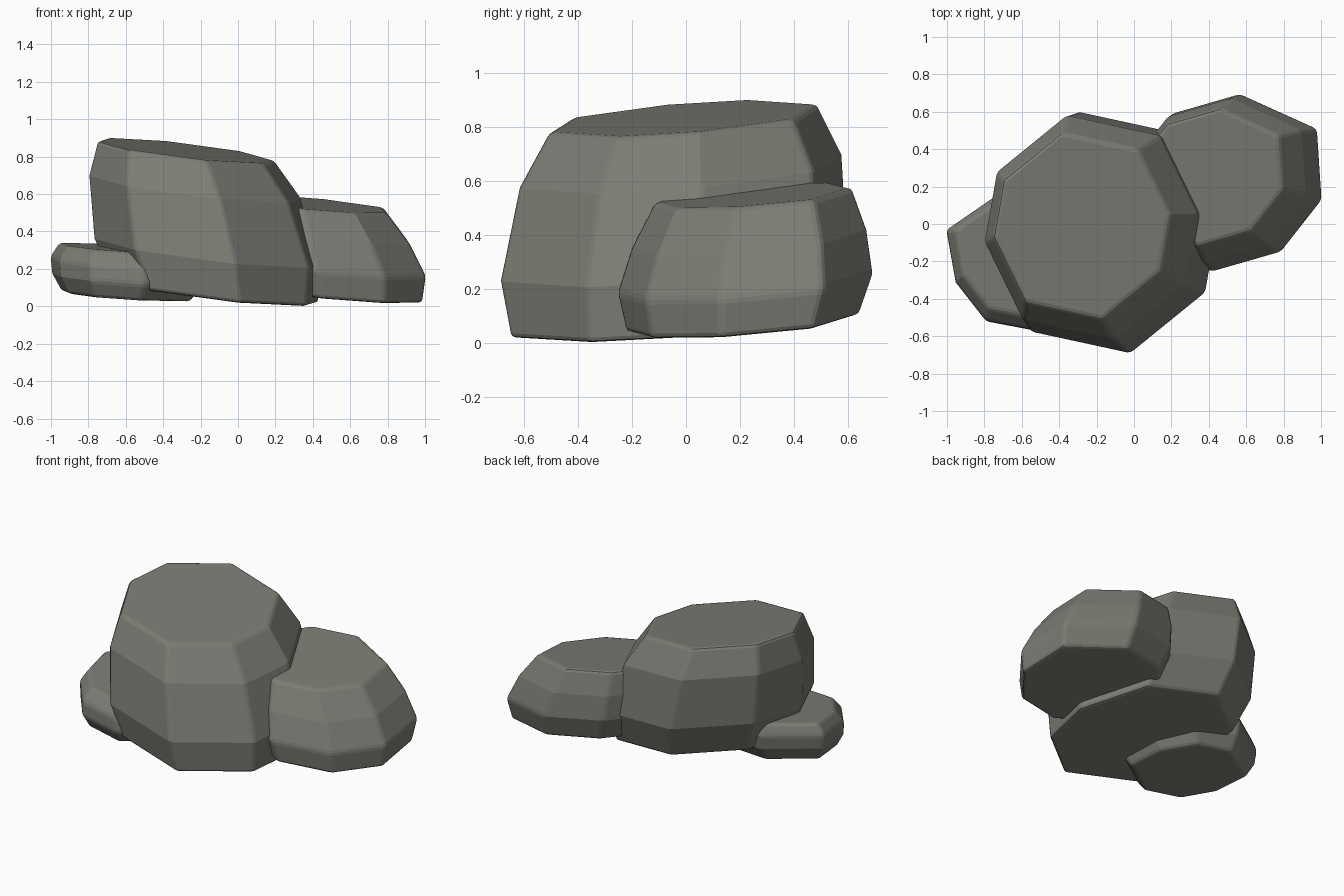
import bpy, bmesh
from mathutils import Vector

if "Cube" in bpy.data.objects:
    bpy.data.objects.remove(bpy.data.objects["Cube"], do_unlink=True)

stone = bpy.data.materials.new("grey stone")
stone.use_nodes = True
colour = (0.20, 0.205, 0.175, 1)
stone.diffuse_color = colour
bsdf = stone.node_tree.nodes["Principled BSDF"]
bsdf.inputs["Base Color"].default_value = colour
bsdf.inputs["Roughness"].default_value = 0.9


def rock(name, half, rings, tilt, bevel):
    """Loft an eight-sided boulder; half the outline is point-mirrored.
    Each ring is (height, scale, centre x, centre y) on a tilted plane."""
    outline = [Vector(p) for p in half]
    outline += [-p for p in outline]
    bm = bmesh.new()
    loops = []
    for height, scale, cx, cy in rings:
        loop = []
        for p in outline:
            x, y = cx + p.x * scale, cy + p.y * scale
            z = max(0, height + tilt[0] * x + tilt[1] * y)
            loop.append(bm.verts.new((x, y, z)))
        loops.append(loop)
    # Side walls and end caps
    for low, high in zip(loops, loops[1:]):
        for i in range(len(low)):
            j = (i + 1) % len(low)
            bm.faces.new((low[i], low[j], high[j], high[i]))
    bm.faces.new(loops[0][::-1])
    bm.faces.new(loops[-1])
    bmesh.ops.recalc_face_normals(bm, faces=bm.faces[:])
    mesh = bpy.data.meshes.new(name)
    bm.to_mesh(mesh)
    bm.free()
    mesh.materials.append(stone)
    obj = bpy.data.objects.new(name, mesh)
    bpy.context.collection.objects.link(obj)
    # Worn edges
    mod = obj.modifiers.new("worn edges", "BEVEL")
    mod.width = bevel
    mod.segments = 2
    mod.limit_method = "ANGLE"
    mod.angle_limit = 0.5
    return obj


# Large boulder in the middle
rock("large_boulder",
     [(0.14, -0.645), (0.54, -0.32), (0.61, 0.08), (0.39, 0.53)],
     [(0.07, 0.90, -0.12, -0.07), (0.28, 1.0, -0.16, -0.045),
      (0.61, 0.93, -0.23, -0.02), (0.80, 0.77, -0.28, -0.01)],
     (-0.12, 0.08), 0.018)

# Medium boulder at the back left
rock("medium_boulder",
     [(-0.075, -0.475), (0.29, -0.37), (0.51, -0.09), (0.485, 0.29)],
     [(0.105, 0.91, 0.52, 0.21), (0.25, 1.0, 0.495, 0.22),
      (0.41, 0.92, 0.45, 0.235), (0.565, 0.77, 0.40, 0.25)],
     (-0.10, 0.09), 0.018)

# Small boulder at the front right
rock("small_boulder",
     [(-0.41, 0.16), (-0.36, -0.12), (-0.20, -0.325), (0.09, -0.38)],
     [(0.03, 0.84, -0.60, -0.20), (0.12, 0.99, -0.59, -0.20),
      (0.21, 1.0, -0.595, -0.19), (0.285, 0.87, -0.60, -0.17)],
     (-0.06, 0.06), 0.018)
